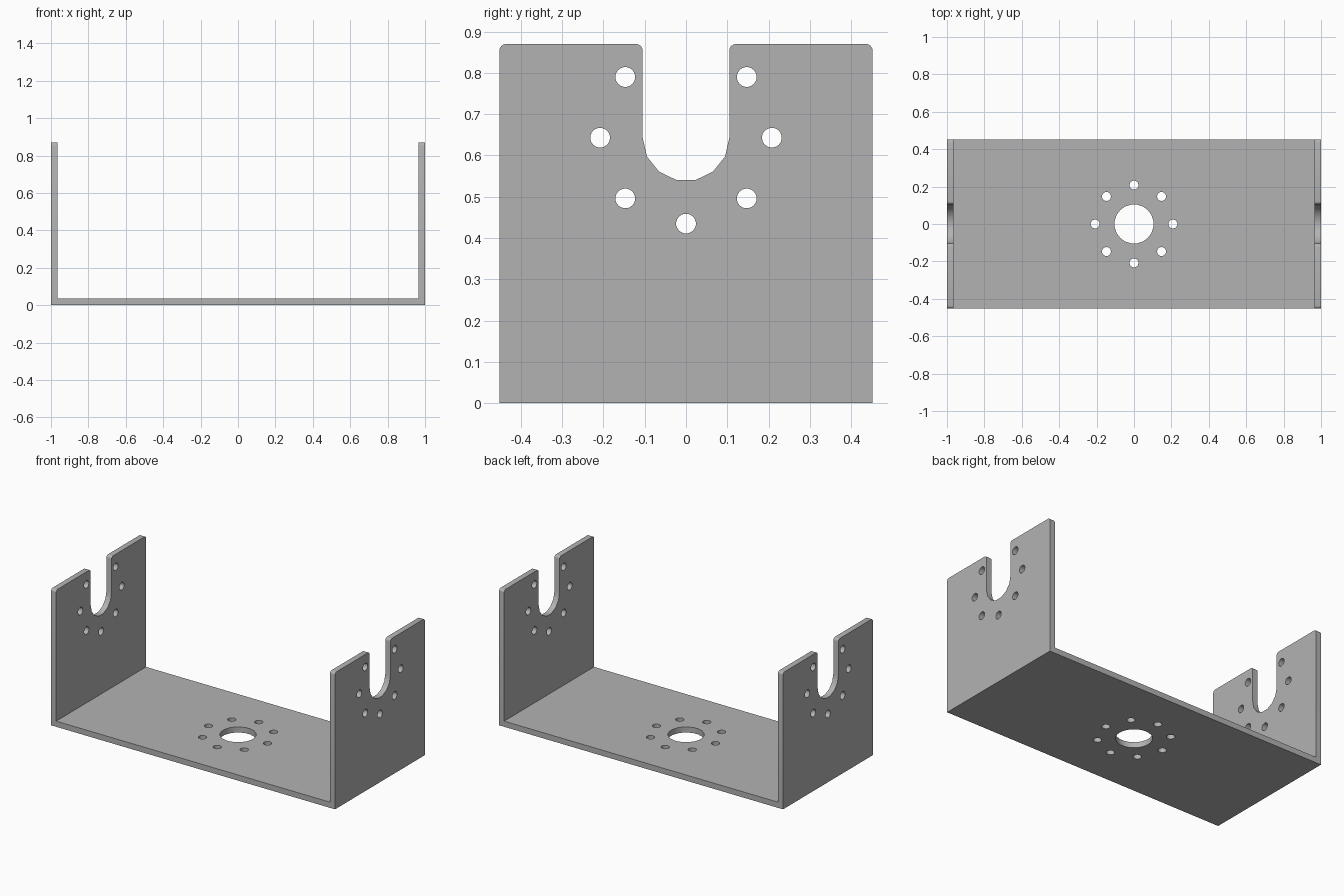
import bpy, bmesh
from math import sin, cos, pi
from mathutils import Vector

if "Cube" in bpy.data.objects:
    bpy.data.objects.remove(bpy.data.objects["Cube"], do_unlink=True)

T = 0.036          # sheet thickness
D = 0.452          # half depth
H = 0.87           # wall height
AXIS_Z = 0.643     # height of the slot centre
R_BORE, R_RING, R_BOLT = 0.105, 0.208, 0.024

steel = bpy.data.materials.new("grey steel")
steel.use_nodes = True
steel.diffuse_color = (0.45, 0.45, 0.45, 1)
steel.node_tree.nodes["Principled BSDF"].inputs["Base Color"].default_value = steel.diffuse_color


def prism(bm, points, direction):
    """Extrude a closed polygon along a vector."""
    face = bm.faces.new([bm.verts.new(p) for p in points])
    ext = bmesh.ops.extrude_face_region(bm, geom=[face], use_keep_orig=True)
    verts = [g for g in ext["geom"] if isinstance(g, bmesh.types.BMVert)]
    bmesh.ops.translate(bm, verts=verts, vec=Vector(direction))


def make_object(name, bm):
    bmesh.ops.recalc_face_normals(bm, faces=bm.faces)
    mesh = bpy.data.meshes.new(name)
    bm.to_mesh(mesh)
    bm.free()
    mesh.materials.append(steel)
    obj = bpy.data.objects.new(name, mesh)
    bpy.context.collection.objects.link(obj)
    return obj


def cut(target, bm):
    """Subtract the shape from the target and discard the cutter."""
    cutter = make_object("cutter", bm)
    cutter.hide_render = True
    mod = target.modifiers.new("cut", 'BOOLEAN')
    mod.operation, mod.solver, mod.object = 'DIFFERENCE', 'EXACT', cutter
    bpy.ops.object.select_all(action='DESELECT')
    bpy.context.view_layer.objects.active = target
    target.select_set(True)
    bpy.ops.object.modifier_apply(modifier=mod.name)
    bpy.data.objects.remove(cutter, do_unlink=True)


def circle(r, n):
    return [(r * cos(2 * pi * (i + 0.5) / n), r * sin(2 * pi * (i + 0.5) / n)) for i in range(n)]


# U-shaped bracket body
right_half = [(1, 0), (1, H), (1 - T, H), (1 - T, T)]
outline = right_half + [(-x, z) for x, z in reversed(right_half)]
bm = bmesh.new()
prism(bm, [(x, -D, z) for x, z in outline], (0, 2 * D, 0))
bracket = make_object("u_bracket", bm)

# Round-bottomed slot through both walls
arc = [(-R_BORE * cos(pi * k / 7), AXIS_Z - R_BORE * sin(pi * k / 7)) for k in range(8)]
slot = [(-R_BORE, 1)] + arc + [(R_BORE, 1)]
bm = bmesh.new()
prism(bm, [(-1.2, y, z) for y, z in slot], (2.4, 0, 0))
cut(bracket, bm)

# Rounded top corners of the walls
bm = bmesh.new()
bm.from_mesh(bracket.data)
corners = [e for e in bm.edges
           if all(v.co.z > H - 0.001 for v in e.verts)
           and abs(e.verts[0].co.y - e.verts[1].co.y) < 0.001]
bmesh.ops.bevel(bm, geom=corners, offset=0.016, segments=4, profile=0.5, affect='EDGES')
bm.to_mesh(bracket.data)
bm.free()

# Bolt circles in walls and base, and the central bore in the base
bm = bmesh.new()
for k in range(8):
    u, v = R_RING * cos(k * pi / 4), R_RING * sin(k * pi / 4)
    bolt = circle(R_BOLT, 20)
    prism(bm, [(u + a, v + b, -0.1) for a, b in bolt], (0, 0, 0.2))
    if k != 2:
        prism(bm, [(-1.2, u + a, AXIS_Z + v + b) for a, b in bolt], (2.4, 0, 0))
prism(bm, [(a, b, -0.1) for a, b in circle(R_BORE, 20)], (0, 0, 0.2))
cut(bracket, bm)

bpy.ops.object.shade_smooth_by_angle()
